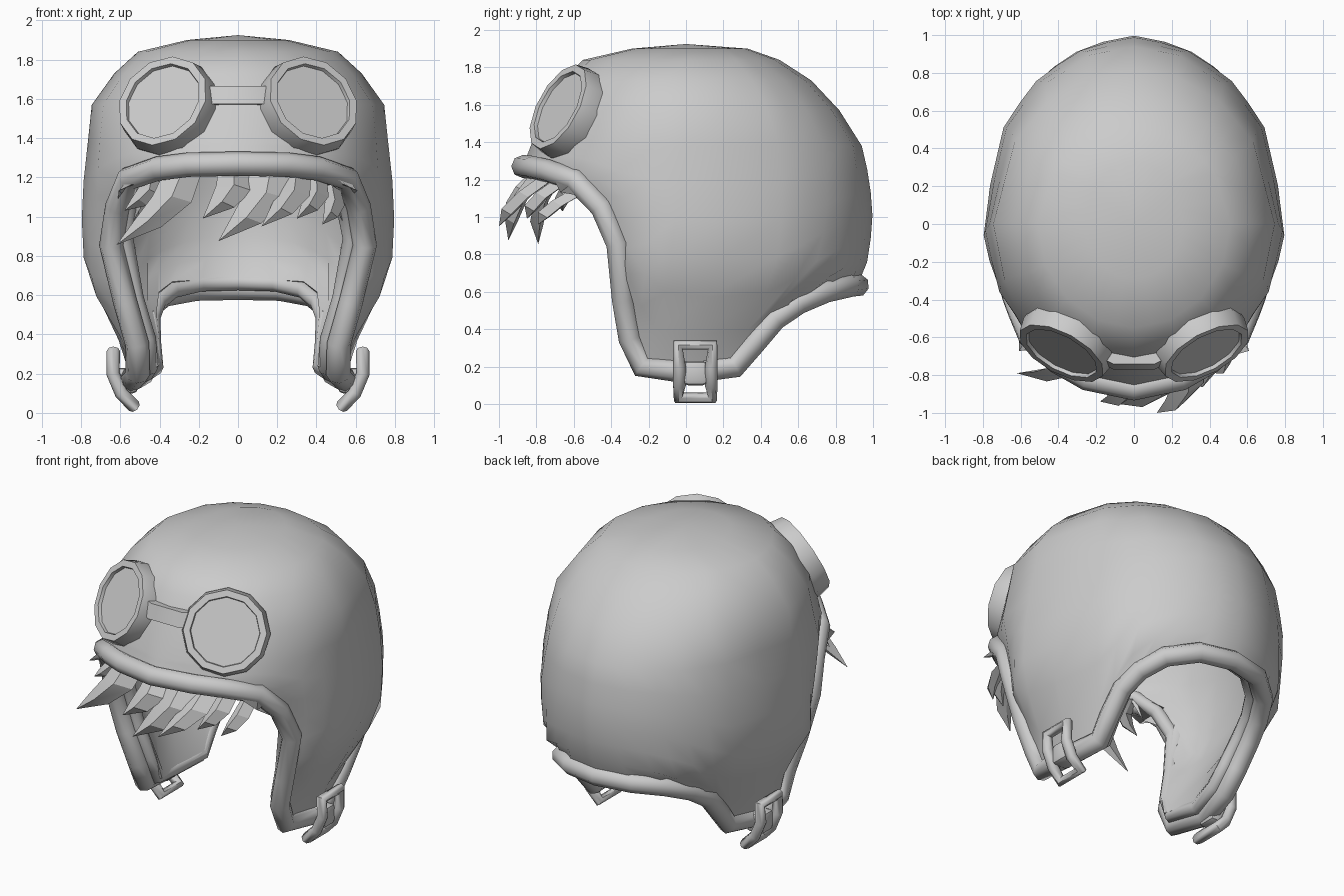
import bpy, bmesh, math
from mathutils import Vector

cube = bpy.data.objects.get("Cube")
if cube:
    bpy.data.objects.remove(cube, do_unlink=True)

grey = bpy.data.materials.new("plain_grey")
grey.use_nodes = True
grey.diffuse_color = (0.6, 0.6, 0.6, 1)
grey.node_tree.nodes["Principled BSDF"].inputs["Base Color"].default_value = (0.6, 0.6, 0.6, 1)


def finish(obj, angle):
    bpy.ops.object.select_all(action='DESELECT')
    obj.select_set(True)
    bpy.context.view_layer.objects.active = obj
    if obj.type == 'CURVE':
        bpy.ops.object.convert(target='MESH')
        obj = bpy.context.object
    for m in list(obj.modifiers):
        bpy.ops.object.modifier_apply(modifier=m.name)
    obj.data.materials.clear()
    obj.data.materials.append(grey)
    bpy.ops.object.shade_smooth_by_angle(angle=math.radians(angle))


def from_bmesh(name, bm):
    mesh = bpy.data.meshes.new(name)
    bm.to_mesh(mesh)
    bm.free()
    obj = bpy.data.objects.new(name, mesh)
    bpy.context.collection.objects.link(obj)
    return obj


def tube(name, points, radius):
    curve = bpy.data.curves.new(name, 'CURVE')
    curve.dimensions = '3D'
    curve.bevel_depth = radius
    curve.bevel_resolution = 2
    spline = curve.splines.new('POLY')
    spline.points.add(len(points) - 1)
    for p, co in zip(spline.points, points):
        p.co = (*co, 1)
    spline.use_cyclic_u = True
    obj = bpy.data.objects.new(name, curve)
    bpy.context.collection.objects.link(obj)
    finish(obj, 50)


# Dome outline: height, half width, front reach, back reach
levels = [(0.15, 0.54, 0.60, 0.55), (0.28, 0.585, 0.58, 0.61), (0.53, 0.70, 0.575, 0.78),
          (0.66, 0.805, 0.60, 0.95), (0.85, 0.81, 0.64, 0.985), (1.05, 0.81, 0.72, 1.00),
          (1.25, 0.785, 0.88, 0.97), (1.38, 0.765, 0.83, 0.94), (1.57, 0.745, 0.75, 0.82),
          (1.73, 0.63, 0.67, 0.67), (1.84, 0.51, 0.55, 0.50), (1.90, 0.26, 0.29, 0.33)]
crown = levels[7][0]

# Broad facets round the dome, as corner directions from front to back
corners = [math.radians(d) for d in (-90, -68, -46, -23, 0, 32, 52, 72, 90)]


def reach(z):
    for a, b in zip(levels, levels[1:]):
        if z <= b[0]:
            t = (z - a[0]) / (b[0] - a[0])
            return [p + (q - p) * t for p, q in zip(a[1:], b[1:])]
    return levels[-1][1:]


def surface(angle, z):
    w, f, b = reach(z)
    for lo, hi in zip(corners, corners[1:]):
        if angle <= hi + 1e-6:
            break
    t = (angle - lo) / (hi - lo)
    c = math.cos(lo) + (math.cos(hi) - math.cos(lo)) * t
    s = math.sin(lo) + (math.sin(hi) - math.sin(lo)) * t
    return Vector((w * c, s * (f if s < 0 else b), z))


def edge_angle(y, z):
    w, f, b = reach(z)
    s = max(-1, min(1, y / (f if y < 0 else b)))
    for lo, hi in zip(corners, corners[1:]):
        if s <= math.sin(hi):
            break
    return lo + (hi - lo) * (s - math.sin(lo)) / (math.sin(hi) - math.sin(lo))


# Opening edge, seen from the side, from the brow round the ear flap to the nape
edge = [(-0.95, 1.27), (-0.82, 1.265), (-0.73, 1.245), (-0.59, 1.195), (-0.45, 1.05),
        (-0.365, 0.855), (-0.335, 0.56), (-0.30, 0.35), (-0.235, 0.20), (0.01, 0.17),
        (0.26, 0.20), (0.36, 0.32), (0.475, 0.455), (0.60, 0.54), (0.74, 0.60),
        (0.87, 0.63), (0.98, 0.635)]
# Directions the columns reach at the crown: every corner and the middle of every facet
spread = [corners[0]]
for lo, hi in zip(corners, corners[1:]):
    spread += [(lo + hi) / 2, hi]

# Cap shell: columns run from the opening edge to the crown
bm = bmesh.new()
apex = bm.verts.new((0, 0, 1.925))
columns, trim, lining = [], [], []
for (y, z), end in zip(edge, spread):
    start = edge_angle(y, z)
    column = []
    for k in range(6):
        t = k / 6
        column.append(surface(start + (end - start) * t ** 0.6, z + (crown - z) * t))
    column += [surface(end, level[0]) for level in levels if level[0] >= crown]
    inward = -Vector((column[0].x, column[0].y, 0)).normalized()
    trim.append(column[0].copy())
    lining.append(column[0] + inward * 0.08 + (column[1] - column[0]).normalized() * 0.035)
    columns.append([bm.verts.new(p) for p in column])
for a, b in zip(columns, columns[1:]):
    for k in range(len(a) - 1):
        bm.faces.new((a[k], b[k], b[k + 1], a[k + 1]))
    bm.faces.new((a[-1], b[-1], apex))
for v in columns[0] + columns[-1]:
    v.co.x = 0
shell = from_bmesh("cap_shell", bm)
mirror = shell.modifiers.new("mirror", 'MIRROR')
mirror.merge_threshold = 0.001
solid = shell.modifiers.new("thickness", 'SOLIDIFY')
solid.thickness = 0.115
solid.offset = -1
finish(shell, 50)

# Rolled trim along the opening, with a padded lining just inside it
for name, half, radius in (("rolled_trim", trim, 0.062), ("padded_lining", lining, 0.045)):
    half[0].x = half[-1].x = 0
    tube(name, half + [Vector((-p.x, p.y, p.z)) for p in half[-2:0:-1]], radius)

# Goggle cups: a recessed lens inside a twelve-sided ring
for side, label in ((1, "left"), (-1, "right")):
    bm = bmesh.new()
    rings = []
    for radius, height in ((0.25, -0.16), (0.265, -0.08), (0.25, 0), (0.21, 0), (0.206, -0.02)):
        rings.append([bm.verts.new((radius * math.cos(math.tau * k / 12),
                                    radius * math.sin(math.tau * k / 12), height))
                      for k in range(12)])
    for a, b in zip(rings, rings[1:]):
        for k in range(12):
            n = (k + 1) % 12
            bm.faces.new((a[k], a[n], b[n], b[k]))
    bm.faces.new(rings[-1])
    bm.faces.new(rings[0][::-1])
    cup = from_bmesh(label + "_goggle", bm)
    normal = Vector((side * 0.42, -0.77, 0.42))
    cup.rotation_euler = normal.to_track_quat('Z', 'Y').to_euler()
    cup.location = (side * 0.385, -0.685, 1.59)
    finish(cup, 30)

# Goggle bridge: a short band that bends forward in the middle
bm = bmesh.new()
sections = []
for x, y in ((-0.19, -0.73), (-0.11, -0.77), (0.11, -0.77), (0.19, -0.73)):
    sections.append([bm.verts.new((x, y + dy, z)) for dy, z in
                     ((0, 1.575), (0.03, 1.665), (0.11, 1.655), (0.08, 1.565))])
for a, b in zip(sections, sections[1:]):
    for k in range(4):
        n = (k + 1) % 4
        bm.faces.new((a[k], b[k], b[n], a[n]))
bm.faces.new(sections[0])
bm.faces.new(sections[-1][::-1])
bmesh.ops.recalc_face_normals(bm, faces=bm.faces[:])
finish(from_bmesh("goggle_bridge", bm), 30)


# Hair tufts: curved, tapering blades with a flat diamond section
def tuft(name, root, tip, width):
    root, tip = Vector(root), Vector(tip)
    bm = bmesh.new()
    rows = []
    for t, size in ((0, 0.9), (0.35, 1.0), (0.7, 0.7)):
        c = root.lerp(tip, t) + Vector((width * 0.7, -0.05, -0.01)) * math.sin(math.pi * t)
        w = width * size
        rows.append([bm.verts.new(c + Vector(d)) for d in
                     ((w, 0.02, -0.01), (0, -0.03, 0.02), (-w, 0.02, 0.02), (0, 0.04, 0))])
    end = bm.verts.new(tip)
    for a, b in zip(rows, rows[1:]):
        for k in range(4):
            n = (k + 1) % 4
            bm.faces.new((a[k], a[n], b[n], b[k]))
    for k in range(4):
        bm.faces.new((rows[-1][k], rows[-1][(k + 1) % 4], end))
    bm.faces.new(rows[0][::-1])
    bmesh.ops.recalc_face_normals(bm, faces=bm.faces[:])
    finish(from_bmesh(name, bm), 25)


tufts = [((-0.44, -0.58, 1.18), (-0.58, -0.66, 1.03), 0.06),
         ((-0.28, -0.70, 1.22), (-0.62, -0.79, 0.855), 0.10),
         ((-0.02, -0.78, 1.24), (-0.18, -0.94, 0.99), 0.09),
         ((0.17, -0.78, 1.24), (-0.10, -0.95, 0.875), 0.11),
         ((0.30, -0.72, 1.22), (0.12, -1.00, 0.95), 0.08),
         ((0.40, -0.66, 1.19), (0.30, -0.85, 0.99), 0.06),
         ((0.48, -0.56, 1.14), (0.43, -0.79, 0.96), 0.05)]
for i, t in enumerate(tufts):
    tuft("hair_tuft_%d" % (i + 1), *t)

# Buckles and strap ends on both ear flaps
for side, label in ((1, "left"), (-1, "right")):
    down = [(0.635, 0.092, 0.315), (0.637, 0.085, 0.2), (0.595, 0.085, 0.1), (0.53, 0.09, 0.034)]
    frame = [(side * x, 0.05 - y, z) for x, y, z in down]
    frame += [(side * x, 0.05 + y, z) for x, y, z in reversed(down)]
    tube(label + "_buckle", frame, 0.034)
    bpy.ops.mesh.primitive_cube_add(size=1, location=(side * 0.57, 0.05, 0.165))
    strap = bpy.context.object
    strap.name = label + "_strap_end"
    strap.scale = (0.12, 0.13, 0.13)
    bevel = strap.modifiers.new("bevel", 'BEVEL')
    bevel.width = 0.2
    bevel.segments = 2
    finish(strap, 40)
